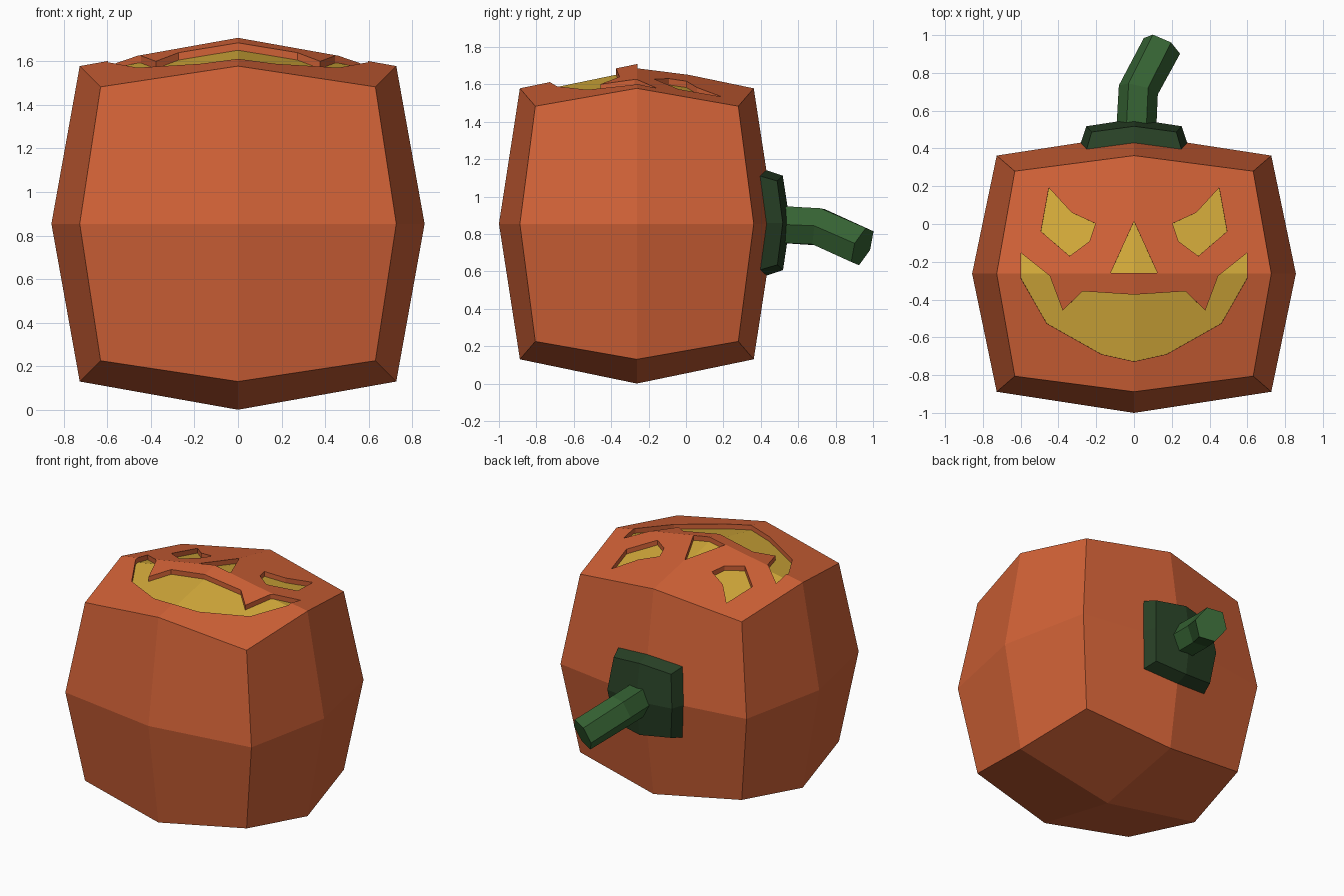
import bpy, bmesh, math
from mathutils import Vector

if "Cube" in bpy.data.objects:
    bpy.data.objects.remove(bpy.data.objects["Cube"])

C = Vector((0, -0.263, 0.854))      # body centre
H = Vector((0.857, 0.737, 0.854))   # body half sizes
K = 0.179                           # slope of the flat facets
DEPTH = 0.034                       # depth of the carving


def material(name, rgb):
    m = bpy.data.materials.new(name)
    m.diffuse_color = (*rgb, 1)
    m.use_nodes = True
    m.node_tree.nodes["Principled BSDF"].inputs["Base Color"].default_value = m.diffuse_color
    return m


def finish(name, bm, *mats):
    bmesh.ops.recalc_face_normals(bm, faces=bm.faces[:])
    me = bpy.data.meshes.new(name)
    bm.to_mesh(me)
    bm.free()
    ob = bpy.data.objects.new(name, me)
    bpy.context.collection.objects.link(ob)
    for m in mats:
        me.materials.append(m)
    return ob


def top_z(x, y):
    return C.z + H.z * (1 - K * (abs(x) / H.x + abs(y - C.y) / H.y))


def back_y(x, z):
    return C.y + H.y * (1 - K * (abs(x) / H.x + abs(z - C.z) / H.z))


def extrude_copy(bm):
    """Extrude all faces, keeping the originals; return (old, new) verts."""
    old = bm.verts[:]
    r = bmesh.ops.extrude_face_region(bm, geom=bm.faces[:], use_keep_orig=True)
    return old, [g for g in r["geom"] if isinstance(g, bmesh.types.BMVert)]


orange = material("pumpkin orange", (0.64, 0.122, 0.038))
yellow = material("glow yellow", (0.65, 0.40, 0.042))
green = material("stem green", (0.036, 0.122, 0.033))
dark = material("dark green", (0.021, 0.052, 0.019))

# Body: a cube divided once and puffed out into 24 flat facets
bm = bmesh.new()
bmesh.ops.create_cube(bm, size=2)
bmesh.ops.subdivide_edges(bm, edges=bm.edges[:], cuts=1, use_grid_fill=True)
for v in bm.verts:
    n = sum(abs(c) > 0.5 for c in v.co)
    s = 1 / (1 + K * (n - 1))
    v.co = Vector([C[i] + H[i] * s * v.co[i] for i in range(3)])
body = finish("pumpkin_body", bm, orange, yellow)

# Carved face outlines, seen from above
eye = [(.455, .196), (.497, -.037), (.344, -.169), (.238, -.09), (.206, .005), (.333, .063)]
half_mouth = [(0, -.732), (.175, -.693), (.466, -.529), (.603, -.29), (.603, -.153),
              (.45, -.275), (.381, -.46), (.275, -.357), (0, -.375)]
nose = [(0, .016), (-.125, -.26), (.125, -.26)]
mirror = lambda pts: [(-x, y) for x, y in reversed(pts)]
mouth = half_mouth + mirror(half_mouth)[1:-1]

# Cutter whose floor follows the facets of the body
bm = bmesh.new()
for pts in (eye, mirror(eye), mouth, nose):
    bm.faces.new([bm.verts.new((x, y, 0)) for x, y in pts])
for axis in ((1, 0, 0), (0, 1, 0)):
    bmesh.ops.bisect_plane(bm, geom=bm.verts[:] + bm.edges[:] + bm.faces[:], dist=1e-5,
                           plane_co=(0, C.y, 0), plane_no=axis)
floor, lid = extrude_copy(bm)
for v in lid:
    v.co.z = 1.9
for v in floor:
    v.co.x *= 0.99
    v.co.y = C.y + (v.co.y - C.y) * 0.99
    v.co.z = top_z(v.co.x, v.co.y) - DEPTH
cutter = finish("face_cutter", bm)
cutter.hide_render = True

mod = body.modifiers.new("carve", "BOOLEAN")
mod.operation = "DIFFERENCE"
mod.solver = "EXACT"
mod.object = cutter
bpy.context.view_layer.objects.active = body
bpy.ops.object.modifier_apply(modifier=mod.name)
bpy.data.objects.remove(cutter)

# Carved floors glow yellow, everything else stays orange
for p in body.data.polygons:
    c = p.center
    p.material_index = int(p.normal.z > 0.9 and c.z < top_z(c.x, c.y) - DEPTH * 0.8)

# Stem base: a thick patch that hugs the back of the body
bm = bmesh.new()
bmesh.ops.create_grid(bm, x_segments=2, y_segments=2, size=1)
inner, outer = extrude_copy(bm)
for verts, size, lift in ((inner, 0.283, -0.004), (outer, 0.252, 0.083)):
    for v in verts:
        i, j = v.co.x, v.co.y
        s = size * (0.89 if abs(i * j) > 0.5 else 1)
        x, z = i * s, C.z + 0.005 + j * s
        v.co = (x, back_y(x, z) + lift, z)
finish("stem_base", bm, dark)

# Stem: a six-sided tube with one bend
path = [Vector(p) for p in ((.01, .46, .853), (.023, .71, .838), (.148, .943, .732))]
tangents = [Vector((0, 1, 0)), Vector((.23, .94, -.22)), Vector((.425, .833, -.357))]
bm = bmesh.new()
rings = []
for p, t in zip(path, tangents):
    t.normalize()
    u = (Vector((1, 0, 0)) - t * t.x).normalized()
    w = u.cross(t)
    rings.append([bm.verts.new(p + u * 0.106 * math.cos(a) + w * 0.114 * math.sin(a))
                  for a in (k * math.pi / 3 for k in range(6))])
for a, b in zip(rings, rings[1:]):
    for k in range(6):
        bm.faces.new((a[k], a[(k + 1) % 6], b[(k + 1) % 6], b[k]))
bm.faces.new(rings[0])
bm.faces.new(rings[-1])
finish("stem", bm, green)
